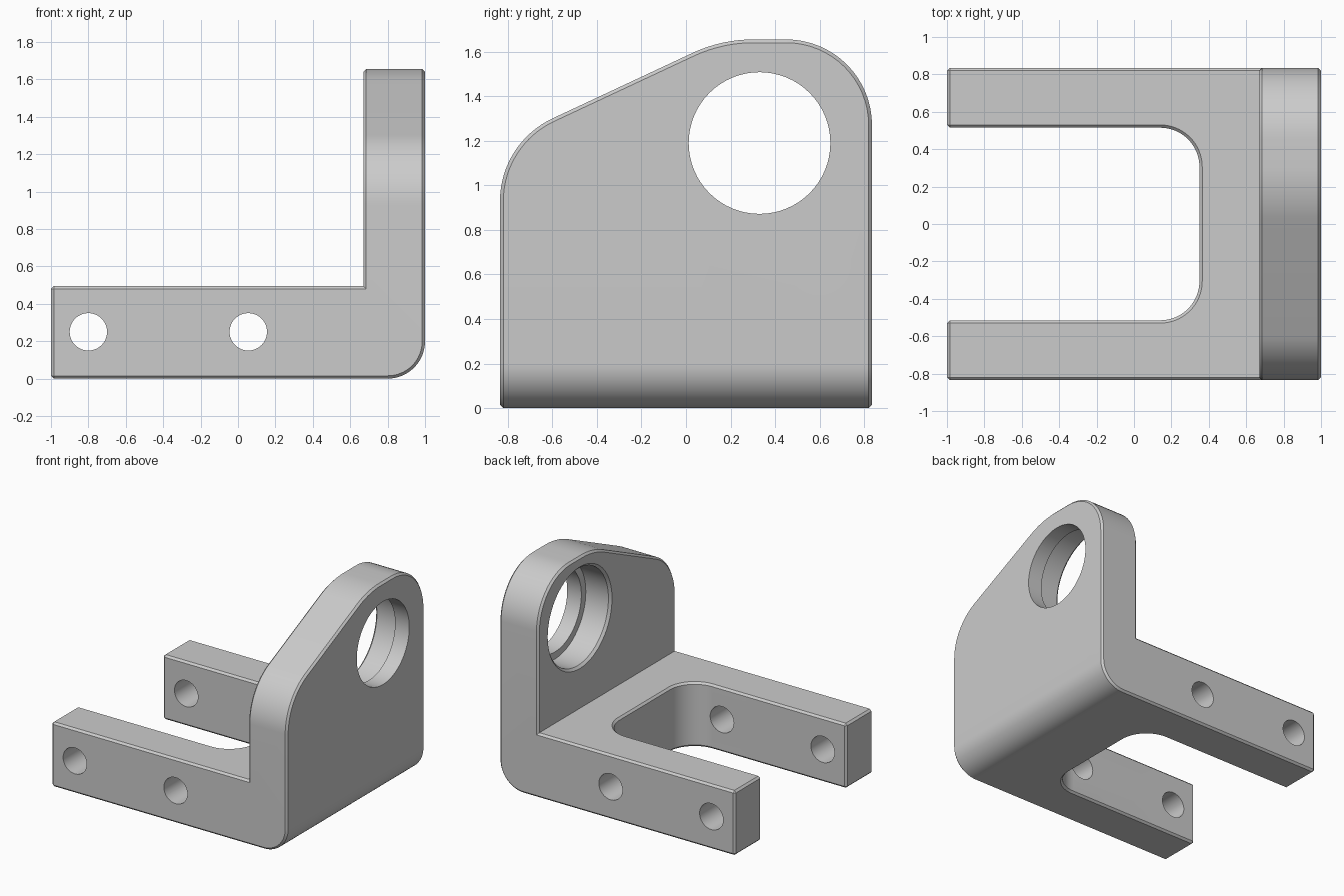
import bpy, bmesh, math
from mathutils import Vector

cube = bpy.data.objects.get("Cube")
if cube:
    bpy.data.objects.remove(cube, do_unlink=True)

CHAMFER = 0.015
CENTRE_BORE = (0.33, 1.19)

grey = bpy.data.materials.new("machined_grey")
grey.use_nodes = True
colour = (0.6, 0.6, 0.6, 1)
grey.diffuse_color = colour
grey.node_tree.nodes["Principled BSDF"].inputs["Base Color"].default_value = colour


def rounded(corners, steps=16):
    """Outline from (u, v, radius) corners, with tangent arcs."""
    outline = []
    for i, (u, v, r) in enumerate(corners):
        p = Vector((u, v))
        if not r:
            outline.append(p)
            continue
        a = (Vector(corners[i - 1][:2]) - p).normalized()
        b = (Vector(corners[(i + 1) % len(corners)][:2]) - p).normalized()
        half = a.angle(b) / 2
        centre = p + (a + b).normalized() * r / math.sin(half)
        start = p + a * r / math.tan(half) - centre
        end = p + b * r / math.tan(half) - centre
        sweep = start.angle(end)
        for k in range(steps + 1):
            t = k / steps
            outline.append(centre + (start * math.sin((1 - t) * sweep)
                                     + end * math.sin(t * sweep)) / math.sin(sweep))
    return outline


def circle(u, v, r, n=64):
    return [Vector((u + r * math.cos(math.tau * k / n),
                    v + r * math.sin(math.tau * k / n))) for k in range(n)]


def loft(name, axis, sections):
    """Solid through matching outlines, each given as (position, outline)."""
    place = {"x": lambda w, p: (w, p.x, p.y),
             "y": lambda w, p: (p.x, w, p.y),
             "z": lambda w, p: (p.x, p.y, w)}[axis]
    bm = bmesh.new()
    rings = [[bm.verts.new(place(w, p)) for p in line] for w, line in sections]
    for low, high in zip(rings, rings[1:]):
        for i in range(len(low)):
            bm.faces.new((low[i - 1], low[i], high[i], high[i - 1]))
    bm.faces.new(rings[0])
    bm.faces.new(rings[-1])
    bmesh.ops.recalc_face_normals(bm, faces=bm.faces)
    mesh = bpy.data.meshes.new(name)
    bm.to_mesh(mesh)
    bm.free()
    mesh.materials.append(grey)
    obj = bpy.data.objects.new(name, mesh)
    bpy.context.collection.objects.link(obj)
    return obj


def combine(target, tool, operation):
    mod = target.modifiers.new(tool.name, "BOOLEAN")
    mod.object, mod.operation, mod.solver = tool, operation, "EXACT"
    bpy.context.view_layer.objects.active = target
    bpy.ops.object.modifier_apply(modifier=mod.name)
    bpy.data.objects.remove(tool, do_unlink=True)


# L-shaped body with rounded heel
l_shape = rounded([(-1, 0, 0), (1, 0, 0.2), (1, 2, 0), (0.67, 2, 0),
                   (0.67, 0.495, 0), (-1, 0.495, 0)])
bracket = loft("bracket", "y", [(-1, l_shape), (1, l_shape)])

# Sloping, rounded outline of the upright plate
plate = rounded([(-0.835, -0.5, 0), (0.835, -0.5, 0), (0.835, 1.655, 0.385),
                 (0.159, 1.655, 0.65), (-0.835, 1.19, 0.41)])
combine(bracket, loft("plate_outline", "x", [(-2, plate), (2, plate)]), "INTERSECT")

# Slot between the two arms
slot = rounded([(-2, -0.515, 0), (0.35, -0.515, 0.21), (0.35, 0.515, 0.21), (-2, 0.515, 0)])
combine(bracket, loft("arm_slot", "z", [(-1, slot), (1, slot)]), "DIFFERENCE")

# Chamfer every sharp outer edge
bm = bmesh.new()
bm.from_mesh(bracket.data)
bmesh.ops.remove_doubles(bm, verts=bm.verts, dist=1e-4)
bmesh.ops.dissolve_limit(bm, angle_limit=0.005, verts=bm.verts, edges=bm.edges)
sharp = [e for e in bm.edges if e.is_manifold and e.calc_face_angle_signed() > 0.8]
bmesh.ops.bevel(bm, geom=sharp, offset=CHAMFER, offset_type="OFFSET",
                segments=1, profile=0.5, affect="EDGES", clamp_overlap=False)
bm.to_mesh(bracket.data)
bm.free()

# Stepped bearing bore with a chamfered mouth on the inner face
stations = [(0.5, 0.39), (0.67, 0.39), (0.688, 0.372), (0.88, 0.372), (0.88, 0.318), (1.5, 0.318)]
combine(bracket, loft("bearing_bore", "x",
                      [(x, circle(*CENTRE_BORE, r)) for x, r in stations]), "DIFFERENCE")

# Cross holes through both arms
for x in (-0.8, 0.055):
    hole = circle(x, 0.25, 0.1, 48)
    combine(bracket, loft("cross_hole", "y", [(-2, hole), (2, hole)]), "DIFFERENCE")

bpy.ops.object.select_all(action="DESELECT")
bracket.select_set(True)
bpy.context.view_layer.objects.active = bracket
bpy.ops.object.shade_smooth_by_angle(angle=math.radians(25))
